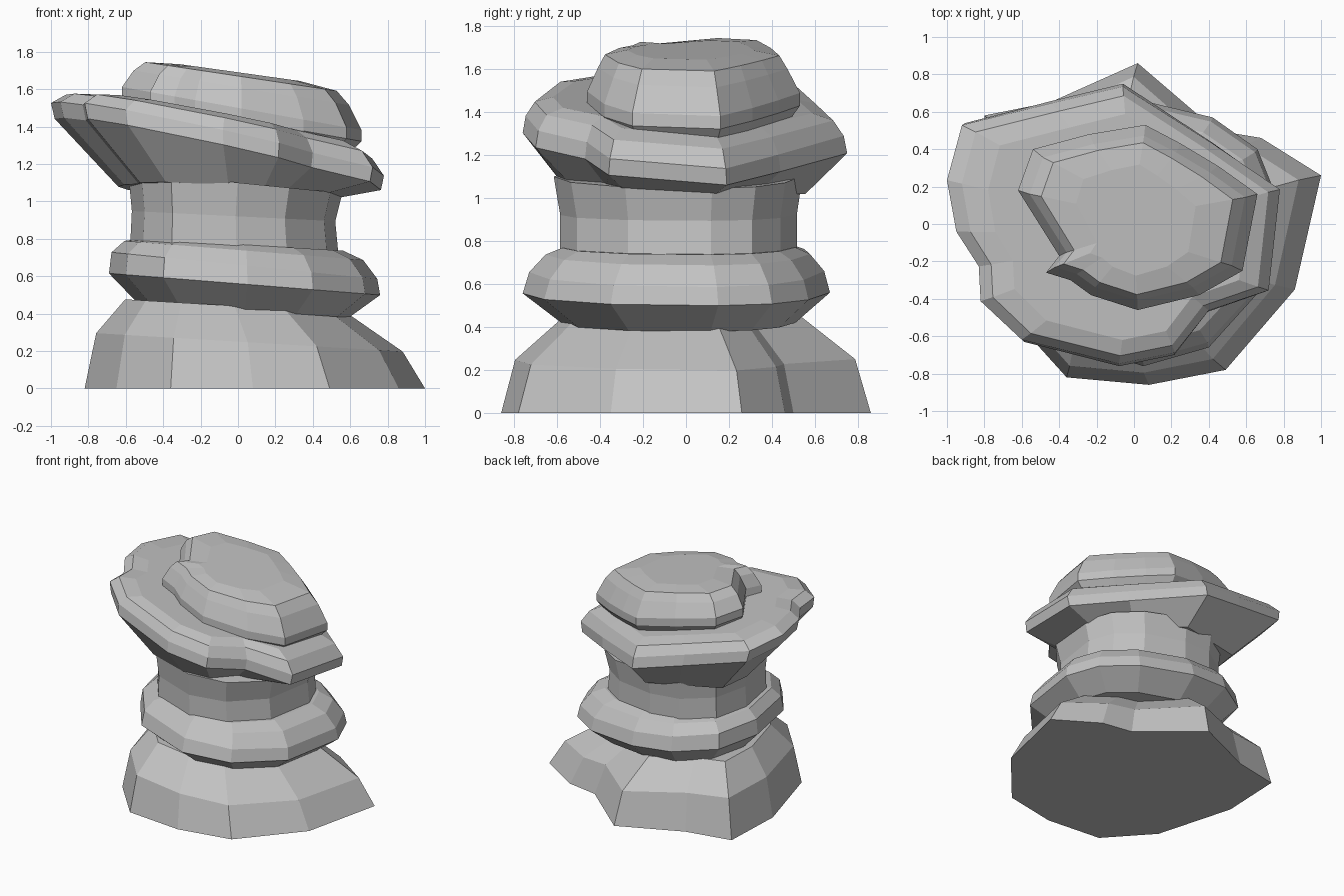
import bpy
import bmesh

default_cube = bpy.data.objects.get("Cube")
if default_cube:
    bpy.data.objects.remove(default_cube, do_unlink=True)

# One plain stone colour
stone = bpy.data.materials.new("stone grey")
stone.use_nodes = True
colour = (0.54, 0.54, 0.54, 1)
stone.diffuse_color = colour
stone.node_tree.nodes["Principled BSDF"].inputs["Base Color"].default_value = colour


def rock_layer(name, outline, rings, centre=(0, 0), slope_y=0):
    """Loft an outline through rings of (x scale, y scale, height, slope along x)."""
    bm = bmesh.new()
    loops = []
    for scale_x, scale_y, height, slope_x in rings:
        loop = []
        for px, py in outline:
            x = centre[0] + (px - centre[0]) * scale_x
            y = centre[1] + (py - centre[1]) * scale_y
            loop.append(bm.verts.new((x, y, height + slope_x * x + slope_y * y)))
        loops.append(loop)

    # Skin neighbouring rings, then close both ends
    count = len(outline)
    for lower, upper in zip(loops, loops[1:]):
        for i in range(count):
            j = (i + 1) % count
            bm.faces.new((lower[i], lower[j], upper[j], upper[i]))
    bm.faces.new(reversed(loops[0]))
    bm.faces.new(loops[-1])
    bmesh.ops.recalc_face_normals(bm, faces=bm.faces)

    mesh = bpy.data.meshes.new(name)
    bm.to_mesh(mesh)
    bm.free()
    mesh.materials.append(stone)
    layer = bpy.data.objects.new(name, mesh)
    bpy.context.collection.objects.link(layer)
    return layer


# Outlines run counter-clockwise from the model's left
base_outline = [
    (1.0, .26), (.68, .46), (.44, .5), (.02, .86), (-.45, .65), (-.8, .58),
    (-.82, .1), (-.65, -.5), (-.36, -.82), (.08, -.86), (.49, -.78), (.86, -.35)]
lower_outline = [
    (.76, .15), (.66, .4), (.42, .57), (0, .67), (-.32, .64), (-.6, .45),
    (-.69, .1), (-.6, -.35), (-.4, -.62), (.05, -.76), (.4, -.66), (.68, -.35)]
upper_outline = [
    (.78, .19), (.42, .44), (-.06, .75), (-.44, .66), (-.92, .54), (-1, .24),
    (-.95, -.04), (-.83, -.23), (-.82, -.42), (-.6, -.63), (-.08, -.76),
    (.22, -.7), (.4, -.47), (.72, -.36)]
cap_outline = [
    (.66, .16), (.45, .31), (.25, .43), (.06, .53), (-.24, .48), (-.54, .4),
    (-.62, .18), (-.4, -.17), (-.47, -.26), (-.34, -.3), (-.23, -.38),
    (.02, -.46), (.35, -.38), (.58, -.25)]

# Flared foot of the rock
rock_layer("rock_base", base_outline,
           [(1, 1, 0, 0), (.9, .92, .25, -.06), (.65, .65, .44, -.06)],
           centre=(-.2, -.05))

# Lower bulging slab
rock_layer("lower_slab", lower_outline,
           [(.78, .76, .42, -.07), (1, 1, .56, -.08), (.98, .96, .66, -.1),
            (.88, .86, .74, -.08), (.74, .76, .77, -.06)])

# Narrow waist between the slabs
rock_layer("rock_waist", lower_outline,
           [(.77, .77, .72, -.05), (.75, .77, .92, -.05), (.79, .81, 1.1, -.1)],
           centre=(-.2, 0))

# Wide tilted upper slab
rock_layer("upper_slab", upper_outline,
           [(.64, .76, 1.05, -.06), (.98, 1, 1.24, -.22), (1, .98, 1.32, -.22),
            (.92, .92, 1.39, -.21), (.78, .8, 1.42, -.2)],
           centre=(0, -.06), slope_y=-.06)

# Tilted cap on top
rock_layer("rock_cap", cap_outline,
           [(.92, .92, 1.38, -.18), (1, 1, 1.44, -.18), (1, 1, 1.5, -.18),
            (.9, .89, 1.61, -.16), (.8, .82, 1.67, -.15), (.5, .6, 1.69, -.14)])
